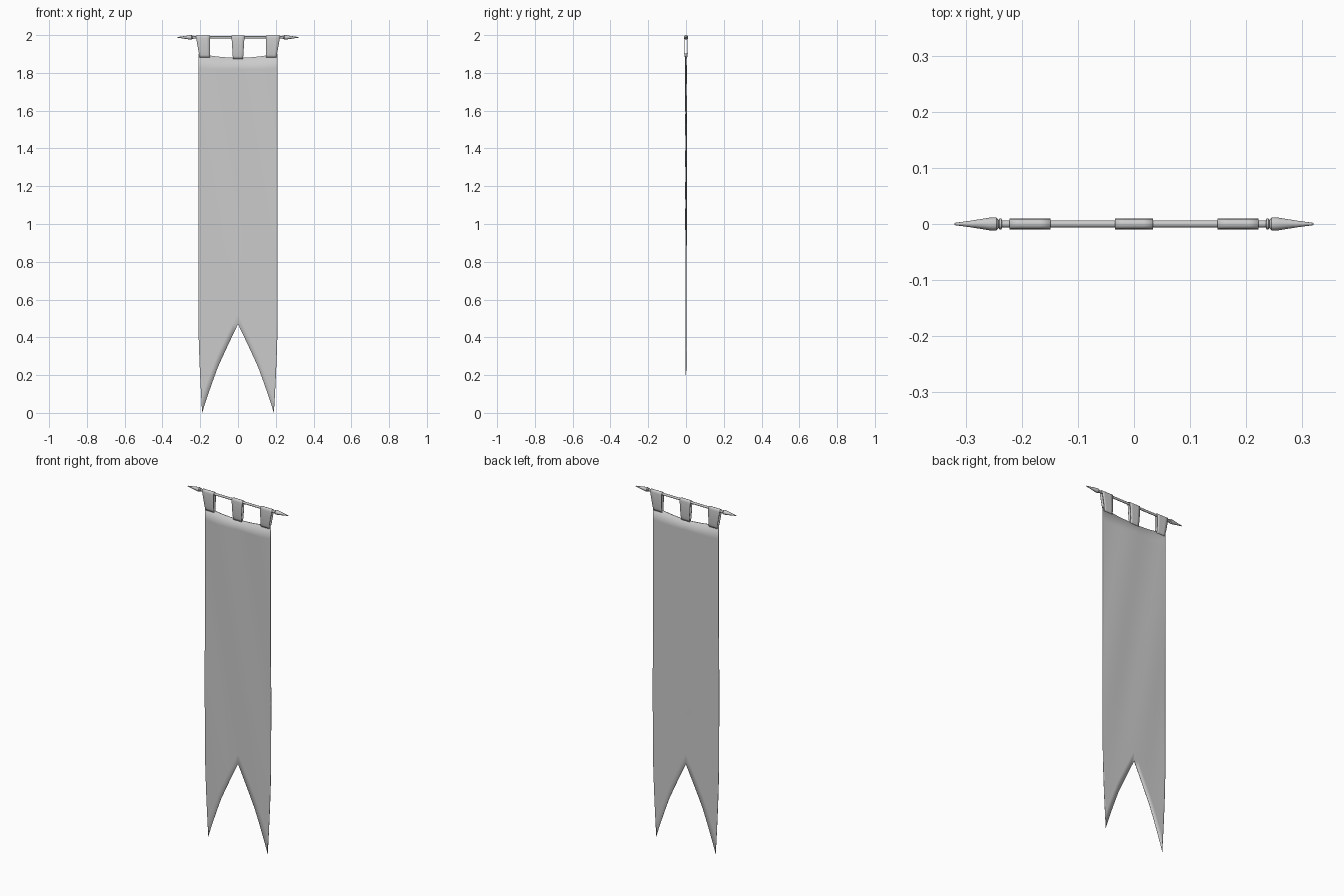
import bpy, bmesh, math

if "Cube" in bpy.data.objects:
    bpy.data.objects.remove(bpy.data.objects["Cube"])

ROD_Z = 1.988


def make(name, verts, faces, angle=40):
    me = bpy.data.meshes.new(name)
    me.from_pydata(verts, [], faces)
    bm = bmesh.new()
    bm.from_mesh(me)
    bmesh.ops.remove_doubles(bm, verts=bm.verts, dist=1e-6)
    bmesh.ops.recalc_face_normals(bm, faces=bm.faces)
    bm.to_mesh(me)
    bm.free()
    ob = bpy.data.objects.new(name, me)
    bpy.context.collection.objects.link(ob)
    bpy.ops.object.select_all(action='DESELECT')
    ob.select_set(True)
    bpy.context.view_layer.objects.active = ob
    bpy.ops.object.shade_smooth_by_angle(angle=math.radians(angle))
    return ob


def quads(rows, cols, wrap=False):
    return [(i * cols + j, i * cols + (j + 1) % cols,
             (i + 1) * cols + (j + 1) % cols, (i + 1) * cols + j)
            for i in range(rows - 1) for j in range(cols if wrap else cols - 1)]


def lathe_x(name, profile, sides=12):
    verts = [(x, r * math.cos(2 * math.pi * k / sides),
              ROD_Z + r * math.sin(2 * math.pi * k / sides))
             for x, r in profile for k in range(sides)]
    n = len(profile)
    faces = quads(n, sides, True)
    faces += [tuple(range(sides)), tuple(range((n - 1) * sides, n * sides))]
    return make(name, verts, faces)


def solidify(ob, thickness):
    m = ob.modifiers.new("thickness", 'SOLIDIFY')
    m.thickness = thickness
    m.offset = 0
    return m


# Crossbar and its two spear finials
lathe_x("crossbar", [(-0.232, 0.0065), (0.232, 0.0065)])
finial = [(0.226, 0.0065), (0.235, 0.006), (0.2365, 0.0095), (0.240, 0.0095),
          (0.2415, 0.007), (0.245, 0.0115), (0.25, 0.012), (0.258, 0.0112),
          (0.29, 0.006), (0.32, 0.002)]
for side, s in (("left", -1), ("right", 1)):
    lathe_x("finial_" + side, [(s * x, r) for x, r in finial])


# Swallow-tailed cloth with sagging top edge and faint ripples
def bottom(a):
    if a < 0.53:
        return 0.47 - 0.23 * a / 0.53
    return 0.24 * (1 - a) / 0.47


us = [0, 0.13, 0.27, 0.4, 0.53, 0.65, 0.77, 0.88, 0.97, 1]
us = [-u for u in us[:0:-1]] + us
ROWS = 25
verts = []
for i in range(ROWS):
    t = i / (ROWS - 1)
    for u in us:
        a = abs(u)
        top = 1.88 + 0.024 * a * a
        z = top + (bottom(a) - top) * t
        half = 0.21 - 0.02 * max(0, 1 - z / 0.5) ** 1.5
        y = 0.0015 * math.sin(5 * u + 4 * z) * min(1, z + 0.1)
        verts.append((u * half, y, z))
cloth = make("banner_cloth", verts, quads(ROWS, len(us)), 60)
group = cloth.vertex_groups.new(name="thick")
for v in cloth.data.vertices:
    group.add([v.index], min(1, 0.15 + v.co.z), 'REPLACE')
mod = solidify(cloth, 0.005)
mod.vertex_group = "thick"

# Hanging tabs looped over the crossbar: (name, x range at top, x range at hem, hem z)
tabs = [("left", (-0.222, -0.149), (-0.203, -0.149), 1.882),
        ("centre", (-0.034, 0.034), (-0.027, 0.027), 1.875),
        ("right", (0.149, 0.222), (0.149, 0.203), 1.882)]
for name, top, low, hem in tabs:
    half_loop = [(0.004, hem), (0.006, hem + 0.012), (0.0085, hem + 0.028),
                 (0.009, 1.95), (0.009, 1.985)]
    arc = [(0.009 * math.cos(k * math.pi / 6), 1.988 + 0.010 * math.sin(k * math.pi / 6))
           for k in range(1, 6)]
    loop = half_loop + arc + [(-y, z) for y, z in half_loop[::-1]]
    verts = []
    for y, z in loop:
        f = min(1, (z - hem) / (1.985 - hem))
        for k in range(5):
            g = k / 4
            x0 = low[0] + (top[0] - low[0]) * f
            x1 = low[1] + (top[1] - low[1]) * f
            verts.append((x0 + (x1 - x0) * g, y, z))
    solidify(make("tab_" + name, verts, quads(len(loop), 5)), 0.002)
